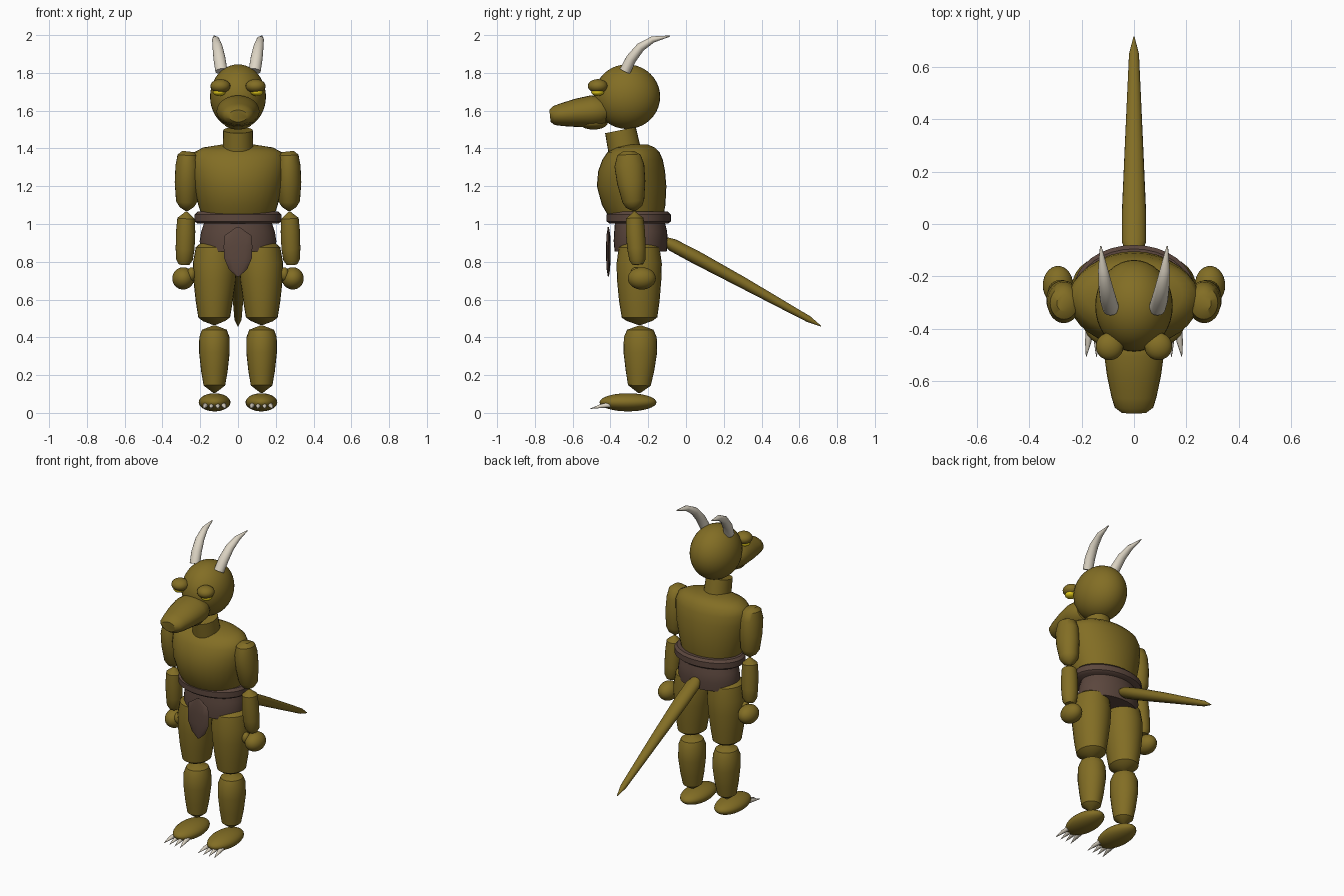
import bpy, bmesh, math
from mathutils import Vector, Matrix


def material(name, rgb):
    m = bpy.data.materials.new(name)
    m.diffuse_color = (*rgb, 1)
    return m


HIDE = material("olive hide", (0.225, 0.155, 0.018))
LEATHER = material("brown leather", (0.105, 0.062, 0.047))
BONE = material("pale bone", (0.72, 0.66, 0.55))
YELLOW = material("yellow eye", (0.75, 0.58, 0.01))


def finish(bm, name, mat):
    bmesh.ops.recalc_face_normals(bm, faces=bm.faces)
    me = bpy.data.meshes.new(name)
    bm.to_mesh(me)
    bm.free()
    me.materials.append(mat)
    ob = bpy.data.objects.new(name, me)
    bpy.context.collection.objects.link(ob)
    return ob


def ball(name, mat, centre, radii, segs=28, rings=16):
    bm = bmesh.new()
    bmesh.ops.create_uvsphere(bm, u_segments=segs, v_segments=rings, radius=1,
        matrix=Matrix.Translation(centre) @ Matrix.Diagonal((*radii, 1)))
    return finish(bm, name, mat)


def loft(name, mat, stations, sides=24):
    """Elliptical rings along a path; station = (x, y, z, side radius, other radius)."""
    bm = bmesh.new()
    pts = [Vector(s[:3]) for s in stations]
    rings = []
    for i, s in enumerate(stations):
        t = (pts[min(i + 1, len(pts) - 1)] - pts[max(i - 1, 0)]).normalized()
        v = t.cross(Vector((1, 0, 0))).normalized()
        u = v.cross(t)
        ring = []
        for k in range(sides):
            a = 2 * math.pi * k / sides
            ring.append(bm.verts.new(pts[i] + u * s[3] * math.cos(a) + v * s[4] * math.sin(a)))
        rings.append(ring)
    for r0, r1 in zip(rings, rings[1:]):
        for k in range(sides):
            n = (k + 1) % sides
            bm.faces.new((r0[k], r0[n], r1[n], r1[k]))
    bm.faces.new(rings[0])
    bm.faces.new(rings[-1])
    return finish(bm, name, mat)


def column(name, mat, rows, sides=32):
    """Level rings stacked in z; row = (y, z, x radius, y radius)."""
    bm = bmesh.new()
    rings = [[bm.verts.new((rx * math.cos(2 * math.pi * k / sides),
                            y + ry * math.sin(2 * math.pi * k / sides), z))
              for k in range(sides)] for y, z, rx, ry in rows]
    for r0, r1 in zip(rings, rings[1:]):
        for k in range(sides):
            n = (k + 1) % sides
            bm.faces.new((r0[k], r0[n], r1[n], r1[k]))
    bm.faces.new(rings[0])
    bm.faces.new(rings[-1])
    return finish(bm, name, mat)


# Head, snout, jaw and neck
ball("head", HIDE, (0, -0.312, 1.674), (0.148, 0.175, 0.171), 36, 20)
loft("snout", HIDE, [(0, -0.42, 1.595, 0.09, 0.065), (0, -0.45, 1.597, 0.108, 0.083),
                     (0, -0.50, 1.596, 0.114, 0.085), (0, -0.58, 1.588, 0.103, 0.075),
                     (0, -0.66, 1.578, 0.086, 0.06), (0, -0.70, 1.574, 0.074, 0.05),
                     (0, -0.72, 1.572, 0.048, 0.032)])
ball("lower_jaw", HIDE, (0, -0.49, 1.535), (0.075, 0.075, 0.035))
loft("neck", HIDE, [(0, -0.315, 1.34, 0.083, 0.088), (0, -0.347, 1.497, 0.078, 0.083)])

# Torso
column("torso", HIDE, [(-0.265, 1.04, 0.19, 0.145), (-0.277, 1.10, 0.21, 0.168),
                       (-0.288, 1.20, 0.236, 0.184), (-0.288, 1.28, 0.248, 0.177),
                       (-0.283, 1.34, 0.249, 0.16), (-0.278, 1.38, 0.232, 0.138),
                       (-0.27, 1.405, 0.185, 0.105), (-0.26, 1.42, 0.09, 0.06)])

# Belt, hip wrap and front flap
column("belt", LEATHER, [(-0.25, 1.002, 0.215, 0.155), (-0.25, 1.014, 0.23, 0.17),
                         (-0.25, 1.05, 0.23, 0.17), (-0.25, 1.065, 0.215, 0.155)])
column("hip_wrap", LEATHER, [(-0.24, 0.855, 0.198, 0.138), (-0.24, 0.91, 0.203, 0.143),
                             (-0.24, 0.96, 0.195, 0.14), (-0.245, 1.02, 0.175, 0.13)])
loft("front_flap", LEATHER, [(0, -0.411, 0.985, 0.006, 0.003), (0, -0.411, 0.94, 0.07, 0.01),
                             (0, -0.411, 0.885, 0.076, 0.012), (0, -0.411, 0.82, 0.074, 0.012),
                             (0, -0.411, 0.76, 0.048, 0.009), (0, -0.411, 0.722, 0.006, 0.003)], 12)

# Tail
loft("tail", HIDE, [(0, -0.12, 0.915, 0.025, 0.02), (0, -0.07, 0.888, 0.046, 0.034),
                    (0, 0.05, 0.825, 0.046, 0.036), (0, 0.30, 0.69, 0.035, 0.03),
                    (0, 0.52, 0.568, 0.025, 0.022), (0, 0.65, 0.496, 0.019, 0.017),
                    (0, 0.715, 0.459, 0.002, 0.002)], 20)

for s, side in ((-1, "right"), (1, "left")):
    # Brows, eyes and horns
    ball(side + "_brow", HIDE, (s * 0.093, -0.467, 1.73), (0.053, 0.053, 0.037), 20, 12)
    ball(side + "_eye", YELLOW, (s * 0.1, -0.468, 1.698), (0.034, 0.034, 0.02), 16, 10)
    loft(side + "_horn", BONE, [(s * 0.088, -0.322, 1.81, 0.032, 0.03),
                                (s * 0.098, -0.29, 1.875, 0.032, 0.028),
                                (s * 0.108, -0.24, 1.937, 0.027, 0.024),
                                (s * 0.118, -0.175, 1.977, 0.019, 0.017),
                                (s * 0.127, -0.085, 1.995, 0.003, 0.003)], 16)

    # Arms and hands
    loft(side + "_upper_arm", HIDE, [
        (s * 0.265, -0.302, 1.384, 0.03, 0.032), (s * 0.267, -0.302, 1.365, 0.053, 0.062),
        (s * 0.268, -0.300, 1.31, 0.063, 0.079), (s * 0.27, -0.29, 1.22, 0.065, 0.075),
        (s * 0.271, -0.279, 1.12, 0.057, 0.058), (s * 0.271, -0.275, 1.09, 0.038, 0.042),
        (s * 0.271, -0.273, 1.068, 0.005, 0.005)])
    loft(side + "_forearm", HIDE, [
        (s * 0.272, -0.273, 1.065, 0.006, 0.006), (s * 0.275, -0.271, 1.03, 0.046, 0.046),
        (s * 0.277, -0.268, 0.96, 0.051, 0.051), (s * 0.28, -0.262, 0.87, 0.05, 0.049),
        (s * 0.284, -0.257, 0.81, 0.044, 0.043), (s * 0.285, -0.255, 0.785, 0.028, 0.028)])
    ball(side + "_hand", HIDE, (s * 0.29, -0.234, 0.712), (0.058, 0.074, 0.059))
    ball(side + "_thumb", HIDE, (s * 0.246, -0.265, 0.735), (0.024, 0.03, 0.036), 16, 10)

    # Legs
    loft(side + "_thigh", HIDE, [
        (s * 0.12, -0.248, 0.905, 0.07, 0.07), (s * 0.12, -0.248, 0.875, 0.104, 0.108),
        (s * 0.122, -0.248, 0.79, 0.117, 0.12), (s * 0.124, -0.248, 0.70, 0.112, 0.117),
        (s * 0.126, -0.247, 0.59, 0.098, 0.107), (s * 0.126, -0.246, 0.505, 0.084, 0.094),
        (s * 0.125, -0.246, 0.487, 0.06, 0.068), (s * 0.125, -0.246, 0.465, 0.006, 0.006)])
    loft(side + "_shin", HIDE, [
        (s * 0.125, -0.242, 0.463, 0.006, 0.006), (s * 0.125, -0.242, 0.44, 0.066, 0.07),
        (s * 0.125, -0.242, 0.40, 0.08, 0.087), (s * 0.125, -0.242, 0.32, 0.081, 0.089),
        (s * 0.125, -0.244, 0.22, 0.07, 0.075), (s * 0.125, -0.247, 0.145, 0.057, 0.06),
        (s * 0.125, -0.248, 0.105, 0.005, 0.005)])

    # Feet with splayed claws
    ball(side + "_foot", HIDE, (s * 0.124, -0.307, 0.056), (0.084, 0.151, 0.048))
    for i, d in enumerate((-0.051, -0.017, 0.017, 0.051)):
        x = s * 0.124
        loft(f"{side}_claw_{i + 1}", BONE, [
            (x + d * 0.9, -0.405, 0.042, 0.014, 0.014),
            (x + d, -0.45, 0.036, 0.012, 0.011),
            (x + d * 1.15, -0.507, 0.022, 0.001, 0.001)], 10)

# Smooth shading with firm edges kept
for ob in bpy.context.collection.objects:
    ob.select_set(True)
    bpy.context.view_layer.objects.active = ob
bpy.ops.object.shade_smooth_by_angle(angle=math.radians(40))
